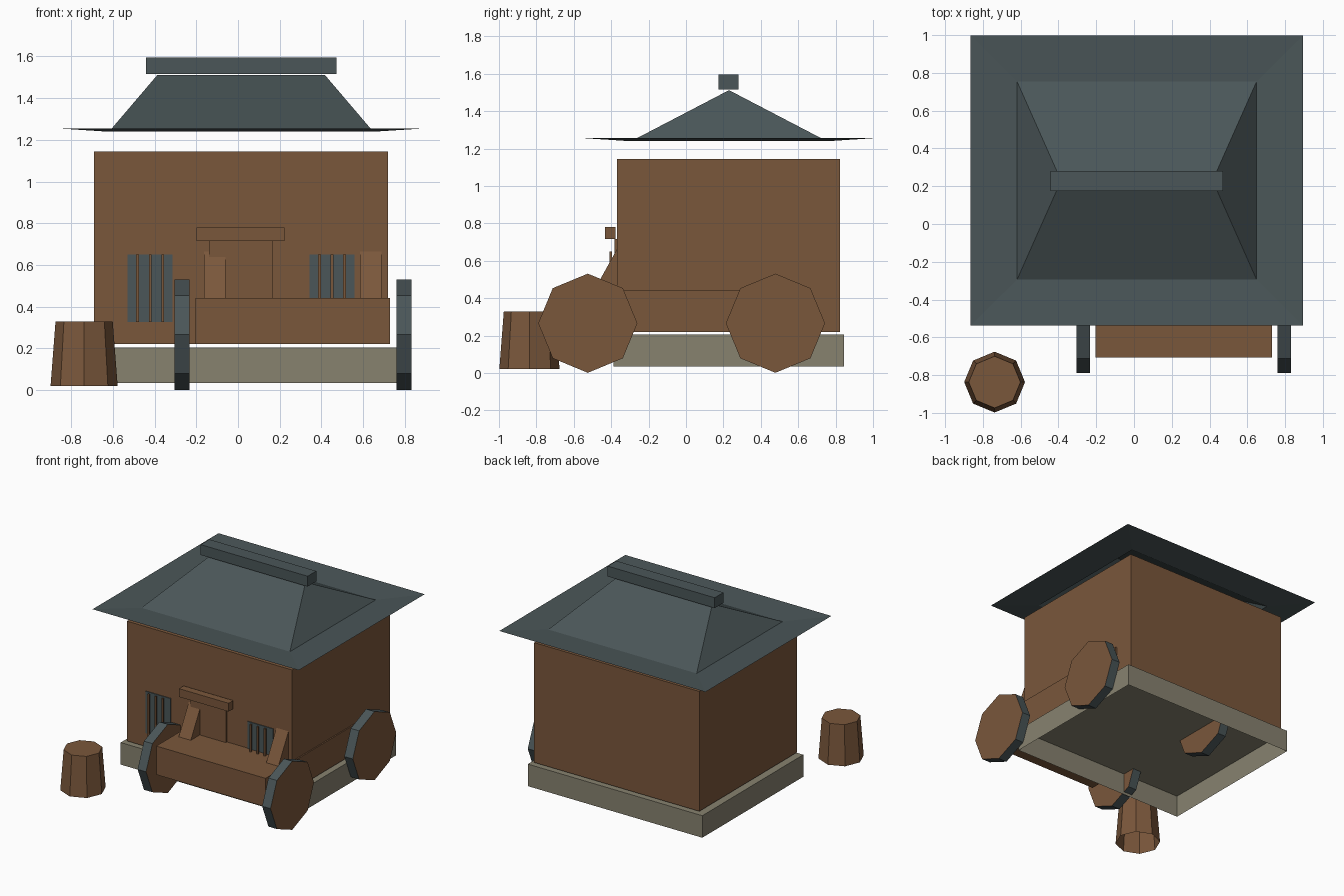
import bpy, bmesh, math
from mathutils import Matrix

if "Cube" in bpy.data.objects:
    bpy.data.objects.remove(bpy.data.objects["Cube"])


def material(name, rgb):
    m = bpy.data.materials.new(name)
    m.diffuse_color = (*rgb, 1)
    m.use_nodes = True
    m.node_tree.nodes["Principled BSDF"].inputs["Base Color"].default_value = m.diffuse_color
    return m


WOOD = material("brown wood", (0.195, 0.095, 0.044))
SLATE = material("slate grey", (0.069, 0.093, 0.098))
STONE = material("pale stone", (0.242, 0.223, 0.159))


def finish(name, bm, *mats):
    me = bpy.data.meshes.new(name)
    bm.to_mesh(me)
    bm.free()
    for m in mats:
        me.materials.append(m)
    ob = bpy.data.objects.new(name, me)
    bpy.context.collection.objects.link(ob)
    return ob


def drop_bottom(bm):
    bm.normal_update()
    down = [f for f in bm.faces if f.normal.z < -0.9]
    bmesh.ops.delete(bm, geom=down, context='FACES_ONLY')


def box(name, x, y, z, mat, open_bottom=False):
    """Box from (min, max) ranges."""
    bm = bmesh.new()
    bmesh.ops.create_cube(bm, size=1)
    for v in bm.verts:
        v.co = [sum(r) / 2 + c * (r[1] - r[0]) for r, c in zip((x, y, z), v.co)]
    if open_bottom:
        drop_bottom(bm)
    return finish(name, bm, mat)


CX, CY = 0.015, 0.228      # house centre
CART_X = 0.2635            # cart centre

# Stone base, open underneath, and house body
box("stone_base", (CX - 0.745, CX + 0.745), (CY - 0.616, CY + 0.616), (0.035, 0.205), STONE, True)
box("house_body", (CX - 0.705, CX + 0.705), (CY - 0.596, CY + 0.595), (0.22, 1.145), WOOD)

# Door and lintel
box("door", (-0.14, 0.165), (-0.382, -0.36), (0.22, 0.716), WOOD)
box("door_lintel", (-0.2, 0.223), (-0.433, -0.377), (0.716, 0.78), WOOD)

# Windows: slate panel with wooden bars standing in front
for side, label in ((-1, "left"), (1, "right")):
    wx = CX + side * 0.436
    box(label + "_window", (wx - 0.108, wx + 0.108), (-0.374, -0.365), (0.326, 0.65), SLATE)
    for i in (-1, 0, 1):
        bx = wx + i * 0.06
        box(f"{label}_window_bar_{i + 2}", (bx - 0.007, bx + 0.007), (-0.41, -0.395),
            (0.326, 0.65), WOOD)

# Hipped roof shell: flared eaves, slopes and ridge line
bm = bmesh.new()


def ring(hx, hy, z):
    return [bm.verts.new((CX + sx * hx, CY + 0.002 + sy * hy, z))
            for sx, sy in ((-1, -1), (1, -1), (1, 1), (-1, 1))]


eave = ring(0.88, 0.768, 1.255)
foot = ring(0.634, 0.524, 1.239)
left, right = [bm.verts.new((CX + s * 0.401, CY + 0.002, 1.512)) for s in (-1, 1)]
for i in range(4):
    j = (i + 1) % 4
    bm.faces.new((eave[i], eave[j], foot[j], foot[i]))
bm.faces.new((foot[0], foot[1], right, left))
bm.faces.new((foot[2], foot[3], left, right))
bm.faces.new((foot[1], foot[2], right))
bm.faces.new((foot[3], foot[0], left))
finish("roof", bm, SLATE)
box("roof_ridge", (CX - 0.457, CX + 0.457), (CY - 0.053, CY + 0.053), (1.515, 1.595), SLATE)

# Cart bed
box("cart_bed", (CART_X - 0.4665, CART_X + 0.4665), (-0.707, 0.665), (0.22, 0.441), WOOD)

# Four eight-sided wheels: wooden faces, slate treads
for sx, label in ((-1, "left"), (1, "right")):
    for wy, end in ((-0.525, "front"), (0.478, "rear")):
        bm = bmesh.new()
        bmesh.ops.create_cone(bm, cap_ends=True, segments=8, radius1=0.265, radius2=0.265,
                              depth=0.072,
                              matrix=Matrix.Translation((CART_X + sx * 0.5315, wy, 0.266))
                              @ Matrix.Rotation(math.pi / 2, 4, 'Y'))
        bm.normal_update()
        for f in bm.faces:
            f.material_index = 0 if abs(f.normal.x) > 0.9 else 1
        finish(f"{end}_{label}_wheel", bm, WOOD, SLATE)

    # Slanted board leaning from the bed into the wall
    px = CART_X + sx * 0.374
    bm = bmesh.new()
    bmesh.ops.create_cube(bm, size=1)
    for v in bm.verts:
        z = 0.36 + 0.34 * (v.co.z + 0.5)
        front = -0.37 + (z - 0.66) / 1.8
        v.co = (px + v.co.x * 0.103, front + (0.115 if v.co.y > 0 else 0), z)
    finish(label + "_slanted_board", bm, WOOD)

# Tapered eight-sided tub, open underneath
bm = bmesh.new()
bmesh.ops.create_cone(bm, cap_ends=True, segments=8, radius1=0.161, radius2=0.137, depth=0.31,
                      matrix=Matrix.Translation((-0.738, -0.837, 0.175)))
drop_bottom(bm)
finish("tub", bm, WOOD)
